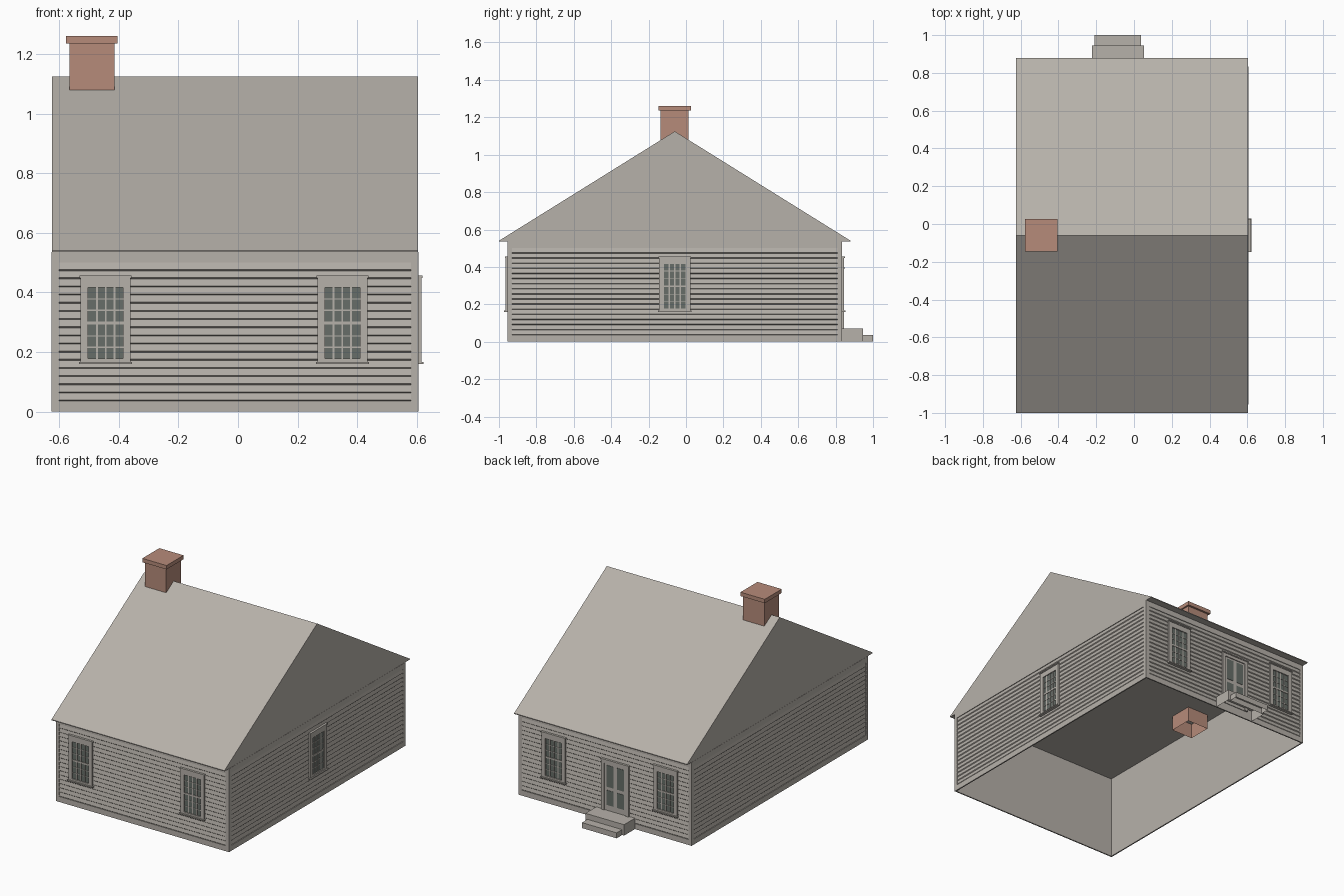
import bpy
import bmesh
from math import radians
from mathutils import Matrix

cube = bpy.data.objects.get("Cube")
if cube:
    bpy.data.objects.remove(cube, do_unlink=True)


def material(name, rgb):
    m = bpy.data.materials.new(name)
    m.use_nodes = True
    m.diffuse_color = (*rgb, 1)
    m.node_tree.nodes["Principled BSDF"].inputs["Base Color"].default_value = (*rgb, 1)
    return m


PAINT = material("weathered grey", (0.47, 0.44, 0.40))
GLASS = material("dark glass", (0.135, 0.155, 0.14))
BRICK = material("red brick", (0.47, 0.26, 0.195))

# House outline
CX, CY = -0.01, -0.06
HX, HY = 0.615, 0.895
WALL_TOP = 0.535
SIDE_LOW, SIDE_HIGH = 0.035, 0.5
THICK = 0.008
BOARDS = 17


def box(bm, x, y, z, mat=0, open_bottom=False):
    """Box from (min, max) pairs."""
    vs = [bm.verts.new((a, b, c)) for c in z for b in y for a in x]
    sides = [(4, 5, 7, 6), (0, 1, 5, 4), (1, 3, 7, 5), (3, 2, 6, 7), (2, 0, 4, 6)]
    if not open_bottom:
        sides.append((0, 2, 3, 1))
    for s in sides:
        bm.faces.new([vs[i] for i in s]).material_index = mat


def prism(bm, profile, x0, x1):
    """Extrude a (y, z) outline along x."""
    a = [bm.verts.new((x0, y, z)) for y, z in profile]
    b = [bm.verts.new((x1, y, z)) for y, z in profile]
    n = len(a)
    bm.faces.new(a)
    bm.faces.new(b[::-1])
    for i in range(n):
        j = (i + 1) % n
        bm.faces.new((a[i], b[i], b[j], a[j]))
    bmesh.ops.recalc_face_normals(bm, faces=bm.faces[:])


def finish(bm, name, mats, matrix=Matrix()):
    mesh = bpy.data.meshes.new(name)
    bm.to_mesh(mesh)
    bm.free()
    for m in mats:
        mesh.materials.append(m)
    ob = bpy.data.objects.new(name, mesh)
    ob.matrix_world = matrix
    bpy.context.collection.objects.link(ob)
    return ob


def wall_frame(angle, dist, along=0):
    """Local x runs along the wall, local -y points outward."""
    return (Matrix.Translation((CX, CY, 0)) @ Matrix.Rotation(radians(angle), 4, "Z")
            @ Matrix.Translation((along, -dist, 0)))


def wall(name, angle, half, dist):
    frame = wall_frame(angle, dist)
    inner = half - 0.024
    # Corner boards, base board and frieze
    bm = bmesh.new()
    for s in (-1, 1):
        box(bm, sorted((s * inner, s * half)), (0, THICK), (0, WALL_TOP))
    box(bm, (-inner, inner), (0, THICK), (0, SIDE_LOW))
    box(bm, (-inner, inner), (0, THICK), (SIDE_HIGH, WALL_TOP))
    finish(bm, name + "_trim", [PAINT], frame)
    # Lapped clapboards
    pitch = (SIDE_HIGH - SIDE_LOW) / BOARDS
    profile = [(THICK, SIDE_LOW)]
    for k in range(BOARDS):
        z = SIDE_LOW + k * pitch
        profile += [(0.0045, z), (0, z + 0.004)]
    profile += [(0.0045, SIDE_HIGH), (THICK, SIDE_HIGH)]
    bm = bmesh.new()
    prism(bm, profile, -inner, inner)
    finish(bm, name + "_clapboards", [PAINT], frame)


def window(name, frame):
    bm = bmesh.new()
    half, gw = 0.084, 0.0585
    low, mid_low, mid_high, high = 0.178, 0.292, 0.302, 0.416
    # Casing, cap and sill
    for s in (-1, 1):
        box(bm, sorted((s * gw, s * half)), (-0.01, 0), (0.165, 0.45))
    box(bm, (-gw, gw), (-0.01, 0), (0.165, low))
    box(bm, (-gw, gw), (-0.01, 0), (high, 0.45))
    box(bm, (-0.087, 0.087), (-0.014, 0), (0.449, 0.456))
    box(bm, (-0.089, 0.089), (-0.018, 0), (0.16, 0.167))
    # Glass, meeting rail and glazing bars
    box(bm, (-gw, gw), (-0.003, 0), (low, high), 1)
    box(bm, (-gw, gw), (-0.007, 0), (mid_low, mid_high))
    for i in (-1, 0, 1):
        x = i * gw / 2
        box(bm, (x - 0.003, x + 0.003), (-0.006, 0), (low, high))
    for bottom in (low, mid_high):
        for i in (1, 2):
            z = bottom + i * (high - mid_high) / 3
            box(bm, (-gw, gw), (-0.0055, 0), (z - 0.002, z + 0.002))
    finish(bm, name, [PAINT, GLASS], frame)


# Walls
wall("front_wall", 0, HX, HY)
wall("left_wall", 90, HY, HX)
wall("back_wall", 180, HX, HY)
wall("right_wall", 270, HY, HX)

# Windows
for label, x in (("right", -0.444), ("left", 0.35)):
    window("front_window_" + label, wall_frame(0, HY, x - CX))
    window("back_window_" + label, wall_frame(180, HY, CX - x))
window("left_side_window", wall_frame(90, HX))

# Back door with casing and four dark panels
bm = bmesh.new()
box(bm, (-0.098, 0.098), (-0.004, 0), (0.05, 0.39))
for s in (-1, 1):
    box(bm, sorted((s * 0.076, s * 0.098)), (-0.01, 0), (0.05, 0.39))
    for z in ((0.105, 0.2), (0.222, 0.36)):
        box(bm, sorted((s * 0.012, s * 0.062)), (-0.006, 0), z, 1)
box(bm, (-0.098, 0.098), (-0.01, 0), (0.372, 0.392))
box(bm, (-0.102, 0.102), (-0.014, 0), (0.391, 0.398))
finish(bm, "back_door", [PAINT, GLASS], wall_frame(180, HY, CX + 0.086))

# Door steps, hollow underneath
bm = bmesh.new()
box(bm, (-0.222, 0.052), (0.835, 0.945), (0, 0.07), open_bottom=True)
finish(bm, "upper_step", [PAINT])
bm = bmesh.new()
box(bm, (-0.208, 0.038), (0.945, 1.0), (0, 0.035), open_bottom=True)
finish(bm, "lower_step", [PAINT])

# Gabled roof with a flat ceiling
bm = bmesh.new()
prism(bm, [(-1.0, WALL_TOP), (0.88, WALL_TOP), (0.88, 0.54), (CY, 1.125), (-1.0, 0.54)],
      CX - HX + 0.001, CX + HX - 0.001)
finish(bm, "roof", [PAINT])

# Chimney, open at its foot below the ceiling
bm = bmesh.new()
box(bm, (-0.565, -0.415), (-0.135, 0.013), (0.44, 1.24), open_bottom=True)
finish(bm, "chimney_stack", [BRICK])
bm = bmesh.new()
box(bm, (-0.577, -0.405), (-0.146, 0.026), (1.235, 1.26))
finish(bm, "chimney_cap", [BRICK])
